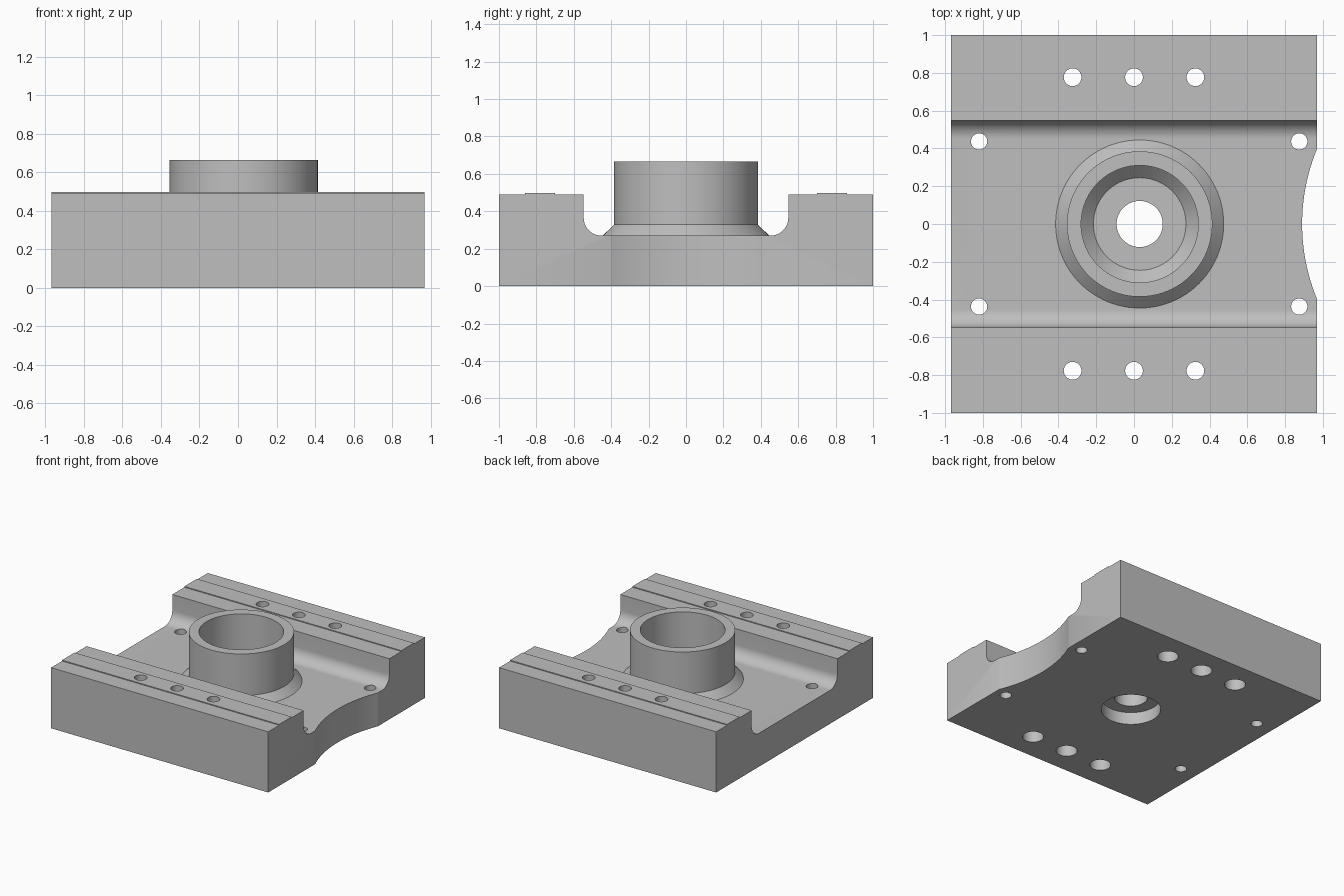
import bpy, bmesh
from math import sin, cos, pi

if "Cube" in bpy.data.objects:
    bpy.data.objects.remove(bpy.data.objects["Cube"], do_unlink=True)

GREY = (0.52, 0.52, 0.52, 1)
mat = bpy.data.materials.new("machined_grey")
mat.use_nodes = True
mat.diffuse_color = GREY
next(n for n in mat.node_tree.nodes if n.type == 'BSDF_PRINCIPLED').inputs["Base Color"].default_value = GREY


def loft(name, rings):
    """Solid through a list of closed rings, capped at both ends."""
    bm = bmesh.new()
    loops = [[bm.verts.new(p) for p in ring] for ring in rings]
    n = len(loops[0])
    for a, b in zip(loops, loops[1:]):
        for i in range(n):
            j = (i + 1) % n
            bm.faces.new((a[i], a[j], b[j], b[i]))
    bm.faces.new(loops[0][::-1])
    bm.faces.new(loops[-1])
    bmesh.ops.recalc_face_normals(bm, faces=bm.faces)
    mesh = bpy.data.meshes.new(name)
    bm.to_mesh(mesh)
    bm.free()
    mesh.materials.append(mat)
    obj = bpy.data.objects.new(name, mesh)
    bpy.context.collection.objects.link(obj)
    return obj


def lathe(name, x, y, profile, n=96):
    """Turned solid from (radius, height) pairs around a vertical axis."""
    return loft(name, [[(x + r * cos(2 * pi * i / n), y + r * sin(2 * pi * i / n), z)
                        for i in range(n)] for r, z in profile])


# Base block: channel section with rounded floor corners and raised rail strips
FLOOR, RAIL, STRIP, WALL, FILLET = 0.27, 0.49, 0.497, 0.547, 0.095
half = [(WALL - FILLET + FILLET * sin(t), FLOOR + FILLET * (1 - cos(t)))
        for t in (i * pi / 24 for i in range(13))]
half += [(WALL, RAIL), (0.70, RAIL), (0.70, STRIP), (0.86, STRIP),
         (0.86, RAIL), (1, RAIL), (1, 0)]
section = half + [(-y, z) for y, z in reversed(half)]
block = loft("base_block", [[(x, y, z) for y, z in section] for x in (-0.97, 0.97)])

# Hub with flared foot
HUB_X = 0.03
hub = lathe("hub", HUB_X, 0, [(0.445, 0.2), (0.445, FLOOR), (0.385, 0.328), (0.385, 0.665)])

# Bore, underside recess, edge scallop and bolt holes
cutters = [
    lathe("hub_bore", HUB_X, 0, [(0.22, -0.1), (0.22, 0.1), (0.122, 0.1), (0.122, FLOOR),
                                 (0.245, FLOOR), (0.31, 0.335), (0.31, 0.8)]),
    lathe("edge_scallop", 1.93, 0, [(1.04, -0.1), (1.04, 0.8)], 256),
]
for side in (-1, 1):
    for x in (-0.325, 0, 0.325):
        cutters.append(lathe("rail_hole", x, side * 0.777,
                             [(0.078, -0.1), (0.078, 0.2), (0.047, 0.2), (0.047, 0.8)], 40))
    for x in (-0.82, 0.875):
        cutters.append(lathe("corner_hole", x, side * 0.437, [(0.043, -0.1), (0.043, 0.8)], 40))

# Combine into one solid
for tool in [hub] + cutters:
    mod = block.modifiers.new(tool.name, 'BOOLEAN')
    mod.operation = 'UNION' if tool is hub else 'DIFFERENCE'
    mod.solver = 'EXACT'
    mod.object = tool
    tool.hide_render = True

bpy.context.view_layer.update()
bpy.ops.object.select_all(action='DESELECT')
block.select_set(True)
bpy.context.view_layer.objects.active = block
bpy.ops.object.convert(target='MESH')
for tool in [hub] + cutters:
    bpy.data.objects.remove(tool, do_unlink=True)
bpy.ops.object.shade_smooth_by_angle(angle=pi / 7)
